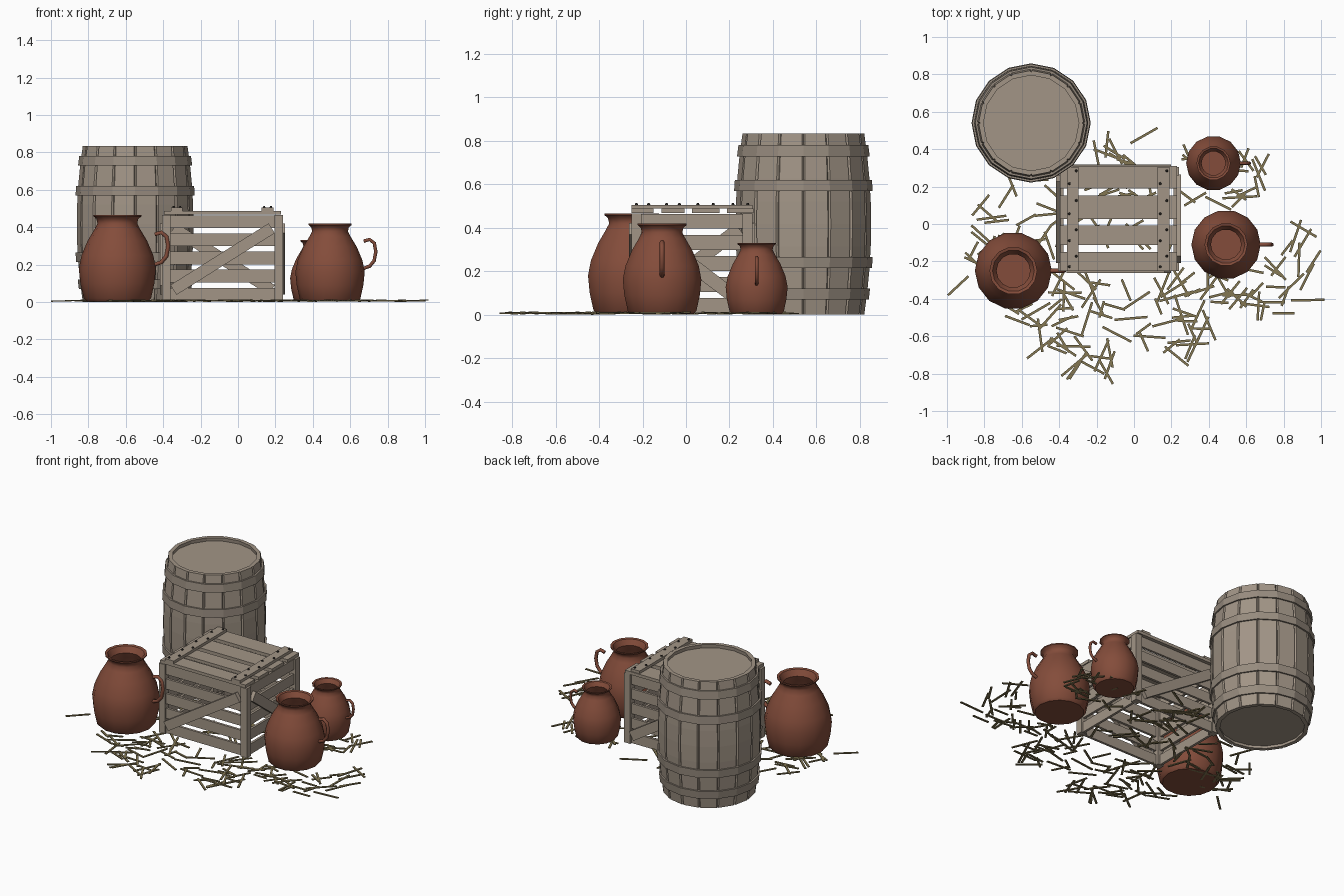
import bpy, bmesh, math, random
from mathutils import Matrix, Vector

cube = bpy.data.objects.get("Cube")
if cube:
    bpy.data.objects.remove(cube)
random.seed(4)


def material(name, rgb):
    m = bpy.data.materials.new(name)
    m.use_nodes = True
    m.diffuse_color = (*rgb, 1)
    m.node_tree.nodes["Principled BSDF"].inputs["Base Color"].default_value = (*rgb, 1)
    return m


wood = material("weathered wood", (0.36, 0.30, 0.24))
hoop_wood = material("dark weathered wood", (0.31, 0.26, 0.21))
clay = material("terracotta", (0.23, 0.073, 0.043))
straw_mat = material("dry straw", (0.23, 0.185, 0.085))
iron = material("dark iron", (0.03, 0.026, 0.022))


def finish(name, bm, mat, smooth=False):
    bmesh.ops.recalc_face_normals(bm, faces=bm.faces)
    me = bpy.data.meshes.new(name)
    bm.to_mesh(me)
    bm.free()
    me.materials.append(mat)
    ob = bpy.data.objects.new(name, me)
    bpy.context.collection.objects.link(ob)
    if smooth:
        select_only(ob)
        bpy.ops.object.shade_smooth_by_angle(angle=math.radians(45))
    return ob


def select_only(ob):
    bpy.ops.object.select_all(action='DESELECT')
    ob.select_set(True)
    bpy.context.view_layer.objects.active = ob


def add_box(bm, centre, size, rot=Matrix()):
    mat = Matrix.Translation(centre) @ rot @ Matrix.Diagonal((*size, 1))
    bmesh.ops.create_cube(bm, size=1, matrix=mat)


def lathe(bm, profile, n, centre, closed=False):
    # Revolve (radius, height) points; a zero radius closes the end
    rings = []
    for r, z in profile:
        count = 1 if r == 0 else n
        rings.append([bm.verts.new((centre[0] + r * math.cos(math.tau * i / n),
                                    centre[1] + r * math.sin(math.tau * i / n), z))
                      for i in range(count)])
    pairs = list(zip(rings, rings[1:]))
    if closed:
        pairs.append((rings[-1], rings[0]))
    for a, b in pairs:
        for i in range(n):
            j = (i + 1) % n
            loop = [a[i % len(a)], a[j % len(a)], b[j % len(b)], b[i % len(b)]]
            bm.faces.new(list(dict.fromkeys(loop)))


# Barrel
BX, BY, BH, STAVES = -0.55, 0.54, 0.835, 16


def barrel_radius(z):
    return 0.28 + 0.032 * (1 - (2 * z / BH - 1) ** 2)


bm = bmesh.new()
step = math.tau / STAVES
for s in range(STAVES):
    rings = []
    for k in range(9):
        z = BH * k / 8
        r = barrel_radius(z)
        corners = [(r - 0.008, 0), (r, 0.06), (r, 0.94), (r - 0.008, 1), (r - 0.025, 1), (r - 0.025, 0)]
        rings.append([bm.verts.new((BX + q * math.cos((s + t) * step),
                                    BY + q * math.sin((s + t) * step), z)) for q, t in corners])
    for a, b in zip(rings, rings[1:]):
        for i in range(6):
            j = (i + 1) % 6
            bm.faces.new((a[i], a[j], b[j], b[i]))
    bm.faces.new(rings[0])
    bm.faces.new(rings[-1])
finish("barrel_staves", bm, wood)

for name, z in (("barrel_bottom", 0.03), ("barrel_lid", 0.8)):
    bm = bmesh.new()
    lathe(bm, [(0, z - 0.012), (0.265, z - 0.012), (0.265, z + 0.012), (0, z + 0.012)], STAVES, (BX, BY))
    finish(name, bm, wood)

for z in (0.095, 0.24, 0.595, 0.755):
    bm = bmesh.new()
    lo, hi = z - 0.026, z + 0.026
    lathe(bm, [(barrel_radius(lo) - 0.01, lo), (barrel_radius(lo) + 0.011, lo),
               (barrel_radius(hi) + 0.011, hi), (barrel_radius(hi) - 0.01, hi)],
          STAVES, (BX, BY), closed=True)
    finish("barrel_hoop", bm, hoop_wood)

# Crate body: corner posts, then slats and a brace on each side
X0, X1, Y0, Y1, TOP = -0.405, 0.24, -0.25, 0.305, 0.465
CX, CY, POST = (X0 + X1) / 2, (Y0 + Y1) / 2, 0.045
bm = bmesh.new()
for x in (X0 + POST / 2, X1 - POST / 2):
    for y in (Y0 + POST / 2, Y1 - POST / 2):
        add_box(bm, (x, y, TOP / 2 + 0.003), (POST, POST, TOP - 0.006))
finish("crate_posts", bm, wood)

for side in range(4):
    width, depth = (X1 - X0, Y1 - Y0) if side % 2 == 0 else (Y1 - Y0, X1 - X0)
    turn = Matrix.Translation((CX, CY, 0)) @ Matrix.Rotation(side * math.pi / 2, 4, 'Z')
    slats, brace = bmesh.new(), bmesh.new()
    for k in range(5):
        add_box(slats, (0, -depth / 2 + 0.02, 0.042 + 0.097 * k), (width - 0.03, 0.016, 0.068))
    run, rise = width - 2 * POST - 0.03, 0.33
    tilt = math.atan2(rise, run) * (1 if side % 2 else -1)
    add_box(brace, (0, -depth / 2, 0.23), (math.hypot(run, rise), 0.025, 0.062),
            Matrix.Rotation(tilt, 4, 'Y'))
    for name, part in (("crate_slats", slats), ("crate_brace", brace)):
        part.transform(turn)
        finish(name, part, wood)

# Crate lid: boards, battens and nails
board_rows = [(0.25, 0.122), (0.09, 0.126), (-0.06, 0.105), (-0.2, 0.1)]
batten_x = (-0.327, 0.158)
boards, battens, nails = bmesh.new(), bmesh.new(), bmesh.new()
for y, w in board_rows:
    add_box(boards, (CX, y, 0.478), (X1 - X0 - 0.02, w, 0.02))
for x in batten_x:
    add_box(battens, (x, CY, 0.497), (0.063, Y1 - Y0, 0.018))
    for y, w in board_rows:
        for s in (-1, 1):
            bmesh.ops.create_cone(nails, cap_ends=True, segments=6, radius1=0.008, radius2=0.005,
                                  depth=0.008,
                                  matrix=Matrix.Translation((x + s * 0.018, y + s * w * 0.28, 0.509)))
finish("crate_lid_boards", boards, wood)
finish("crate_lid_battens", battens, wood)
finish("crate_lid_nails", nails, iron)

# Jugs: one shape at three sizes
jug_profile = [(0, 0.004), (0.165, 0.004), (0.18, 0.02), (0.198, 0.1), (0.206, 0.18), (0.192, 0.25),
               (0.158, 0.33), (0.122, 0.39), (0.106, 0.42), (0.112, 0.445), (0.128, 0.458),
               (0.128, 0.466), (0.112, 0.462), (0.09, 0.425), (0.105, 0.39), (0.175, 0.25),
               (0.185, 0.15), (0.155, 0.03), (0, 0.03)]
handle_path = [(0.2, 0.362), (0.235, 0.372), (0.263, 0.35), (0.272, 0.3), (0.262, 0.245),
               (0.235, 0.213), (0.192, 0.198)]
for label, x, y, s in (("large", -0.645, -0.25, 1.0), ("medium", 0.492, -0.11, 0.9),
                       ("small", 0.425, 0.325, 0.71)):
    bm = bmesh.new()
    lathe(bm, [(r * s, z * s) for r, z in jug_profile], 14, (x, y))
    finish(label + "_jug", bm, clay, smooth=True)
    curve = bpy.data.curves.new(label + "_jug_handle", 'CURVE')
    curve.dimensions = '3D'
    curve.bevel_depth = 0.012 * s
    curve.bevel_resolution = 1
    curve.use_fill_caps = True
    spline = curve.splines.new('POLY')
    spline.points.add(len(handle_path) - 1)
    for p, (r, z) in zip(spline.points, handle_path):
        p.co = (x + r * s, y, z * s, 1)
    curve.materials.append(clay)
    handle = bpy.data.objects.new(label + "_jug_handle", curve)
    bpy.context.collection.objects.link(handle)
    select_only(handle)
    bpy.ops.object.convert(target='MESH')

# Loose straw: clusters of (x, y, spread x, spread y, count)
clusters = [(-0.62, 0.05, 0.22, 0.2, 22), (-0.5, -0.55, 0.16, 0.14, 18), (-0.3, -0.4, 0.2, 0.13, 14),
            (-0.22, -0.72, 0.12, 0.07, 10), (0.02, -0.48, 0.16, 0.16, 12), (0.33, -0.5, 0.14, 0.22, 26),
            (0.62, -0.36, 0.18, 0.12, 18), (0.83, -0.22, 0.1, 0.2, 12), (0.5, 0.24, 0.22, 0.15, 20),
            (-0.07, 0.38, 0.13, 0.1, 10), (-0.08, 0.03, 0.28, 0.22, 22), (-0.84, -0.2, 0.08, 0.08, 5)]
bm = bmesh.new()


def add_straw(x, y, angle, length):
    rot = Matrix.Rotation(angle, 4, 'Z') @ Matrix.Rotation(random.uniform(-0.03, 0.03), 4, 'Y')
    add_box(bm, (x, y, random.uniform(0.005, 0.01)), (length, 0.013, 0.006), rot)


for x, y, sx, sy, count in clusters:
    for _ in range(count):
        add_straw(x + random.uniform(-sx, sx), y + random.uniform(-sy, sy),
                  random.uniform(0, math.pi), random.uniform(0.09, 0.19))
# Outlying pieces
add_straw(-0.94, -0.33, 0.75, 0.15)
add_straw(0.96, -0.2, 1.0, 0.14)
add_straw(-0.15, -0.79, -1.05, 0.15)
finish("loose_straw", bm, straw_mat)
